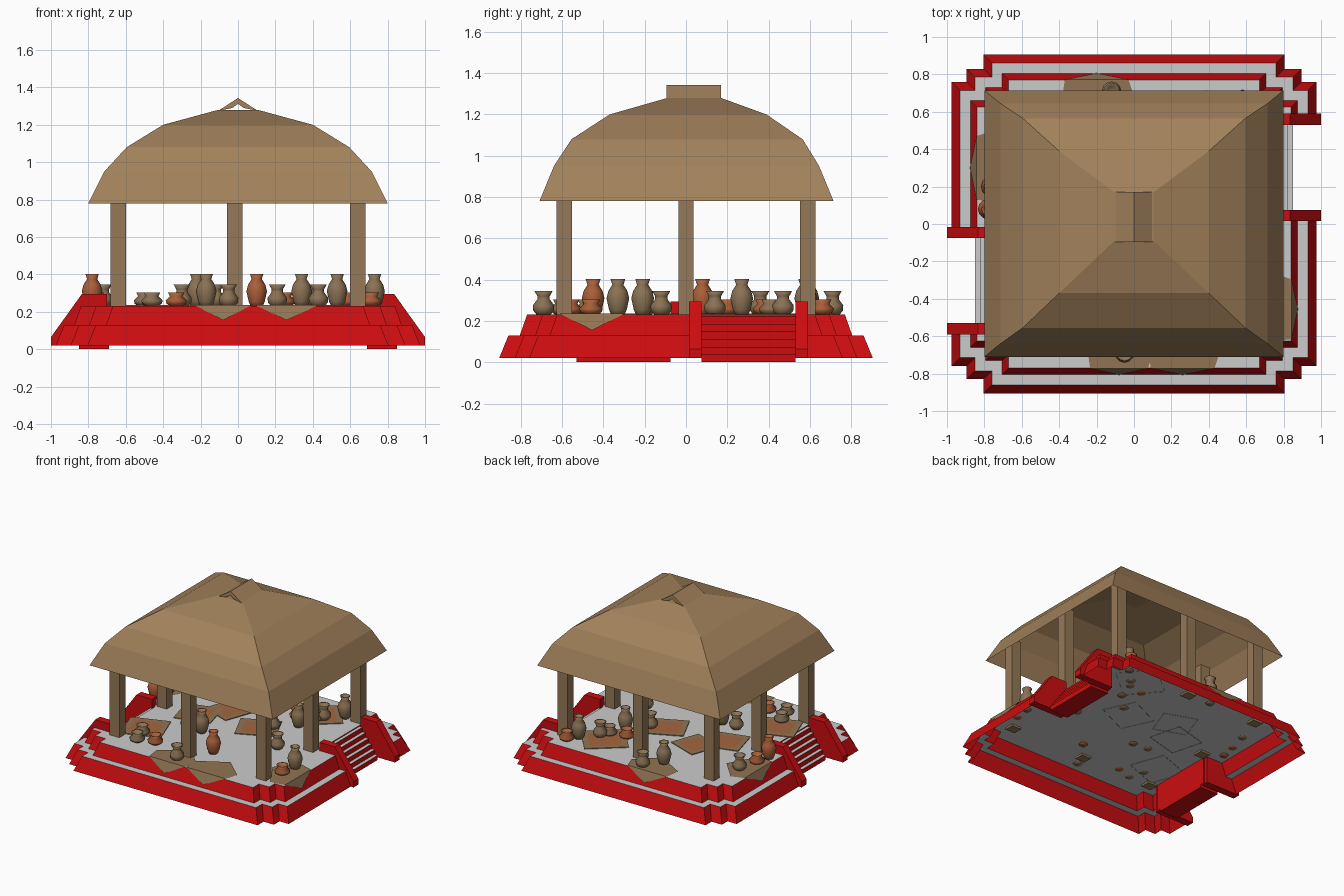
import bpy, bmesh, math
from mathutils import Vector

if "Cube" in bpy.data.objects:
    bpy.data.objects.remove(bpy.data.objects["Cube"])


def material(name, rgb):
    m = bpy.data.materials.new(name)
    m.diffuse_color = (*rgb, 1)
    m.use_nodes = True
    m.node_tree.nodes["Principled BSDF"].inputs["Base Color"].default_value = m.diffuse_color
    return m


RED = material("red_wall", (0.60, 0.004, 0.005))
GREY = material("pale_floor", (0.60, 0.60, 0.60))
THATCH = material("thatch", (0.36, 0.22, 0.105))
WOOD = material("wood", (0.30, 0.19, 0.095))
CLAY = material("brown_clay", (0.26, 0.17, 0.09))
TERRA = material("orange_clay", (0.40, 0.115, 0.04))
CLOTH = material("brown_cloth", (0.28, 0.175, 0.085))
DYE = material("orange_cloth", (0.37, 0.13, 0.05))


def make(name, verts, faces, mats, rule=None, smooth=False, recalc=True):
    me = bpy.data.meshes.new(name)
    bm = bmesh.new()
    vs = [bm.verts.new(v) for v in verts]
    for f in faces:
        bm.faces.new([vs[i] for i in f])
    bmesh.ops.remove_doubles(bm, verts=bm.verts, dist=1e-5)
    if recalc:
        bmesh.ops.recalc_face_normals(bm, faces=bm.faces)
    bm.normal_update()
    for f in bm.faces:
        f.material_index = rule(f) if rule else 0
        f.smooth = smooth
    bm.to_mesh(me)
    bm.free()
    for m in mats:
        me.materials.append(m)
    ob = bpy.data.objects.new(name, me)
    bpy.context.collection.objects.link(ob)
    return ob


def skin(rings, cap_start=False, cap_end=False):
    """Bridge equal rings of points into verts and faces."""
    n = len(rings[0])
    verts = [p for r in rings for p in r]
    faces = [(k * n + i, k * n + (i + 1) % n, (k + 1) * n + (i + 1) % n, (k + 1) * n + i)
             for k in range(len(rings) - 1) for i in range(n)]
    if cap_start:
        faces.append(tuple(reversed(range(n))))
    if cap_end:
        faces.append(tuple(range((len(rings) - 1) * n, len(rings) * n)))
    return verts, faces


def box(name, lo, hi, mats, rule=None):
    rings = [[(lo[0], lo[1], z), (hi[0], lo[1], z), (hi[0], hi[1], z), (lo[0], hi[1], z)]
             for z in (lo[2], hi[2])]
    return make(name, *skin(rings, True, True), mats, rule)


def upward(f):
    return 1 if abs(f.normal.z) > 0.9 else 0


# Platform: two sloped tiers with stepped corners, notched for the stairs
S0, S1, NOTCH, FLOOR = 0.045, 0.56, 0.69, 0.23


def outline(d, z):
    X, Y = 0.975 - d, 0.905 - d
    half = [(0.805 - d, -Y), (0.805 - d, 0.075 - Y), (0.895 - d, 0.075 - Y),
            (0.895 - d, 0.145 - Y), (X, 0.145 - Y),
            (X, S0), (NOTCH, S0), (NOTCH, S1), (X, S1),
            (X, Y - 0.145), (0.895 - d, Y - 0.145), (0.895 - d, Y - 0.075),
            (0.805 - d, Y - 0.075), (0.805 - d, Y)]
    return [(x, y, z) for x, y in half] + [(-x, -y, z) for x, y in half]


tiers = [outline(0, 0.02), outline(0.045, 0.13), outline(0.1, 0.13), outline(0.135, FLOOR)]
pv, pf = skin(tiers, False, True)
n = len(tiers[0])
pf = [f for f in pf if len({tuple(pv[i]) for i in f}) == len(f)]   # drop collapsed notch faces
make("platform", pv, pf, [RED, GREY], upward, recalc=False)

# Stairs and their sloping side walls, one set each side
for s, side in ((1, "right"), (-1, "left")):
    for i in range(6):
        x0, x1 = sorted((s * NOTCH, s * (0.85 - 0.027 * i)))
        y0, y1 = sorted((s * 0.075, s * 0.53))
        box(f"{side}_step", (x0, y0, 0.037 * i), (x1, y1, 0.037 * (i + 1)),
            [RED, GREY], lambda f: 1 if f.normal.z > 0.9 else 0)
    prof = [(0.70, 0.02), (1.0, 0.02), (1.0, 0.065), (0.835, 0.295), (0.70, 0.295)]
    for yc in (S0, S1):
        rings = [[(s * x, s * yc + dy, z) for x, z in prof] for dy in (-0.03, 0.03)]
        make(f"{side}_stair_wall", *skin(rings, True, True), [RED])

# Posts around the edge
for px in (-0.64, -0.017, 0.64):
    for py in (-0.59, 0, 0.59):
        if (px, py) != (-0.017, 0):
            box("post", (px - 0.042, py - 0.037, 0.215), (px + 0.042, py + 0.037, 0.94), [WOOD])

# Curved hipped roof, open underneath
levels = [(0.80, -0.71, 0.715, 0.78), (0.715, -0.64, 0.645, 0.95), (0.595, -0.555, 0.565, 1.08),
          (0.40, -0.37, 0.39, 1.20), (0.105, -0.09, 0.17, 1.28)]
rings = [[(-x, a, z), (x, a, z), (x, b, z), (-x, b, z)] for x, a, b, z in levels]
make("roof", *skin(rings, False, True), [THATCH], recalc=False)
cap = [(-0.105, 1.275), (-0.03, 1.29), (0, 1.312), (0.03, 1.29), (0.105, 1.275), (0, 1.343)]
make("ridge_cap", *skin([[(x, y, z) for x, z in cap] for y in (-0.095, 0.17)], True, True), [THATCH])


# Flat mats with a dyed centre
def mat(x, y, w, h, deg):
    a = math.radians(deg)

    def ring(k, z):
        return [(x + k * (u * w * math.cos(a) - v * h * math.sin(a)),
                 y + k * (u * w * math.sin(a) + v * h * math.cos(a)), z)
                for u, v in ((-.5, -.5), (.5, -.5), (.5, .5), (-.5, .5))]
    z = FLOOR + 0.006
    v, f = skin([ring(1, FLOOR - 0.002), ring(1, z), ring(0.72, z)], False, True)
    make("floor_mat", v, f, [CLOTH, DYE], lambda q: 1 if max(
        (p.co - Vector((x, y, z))).length for p in q.verts) < 0.4 * math.hypot(w, h) else 0,
        recalc=False)


for m in ((-0.37, 0.03, 0.28, 0.26, 15), (0.12, 0.08, 0.30, 0.26, 25), (0.36, 0.50, 0.32, 0.30, 40),
          (-0.54, -0.38, 0.30, 0.28, 20), (-0.22, 0.2, 0.26, 0.24, -20)):
    mat(*m)


# Cloths draped over the platform edge with a hanging corner
def drape(along, edge, width, axis, sign):
    def p(t, e, z):
        return (t, sign * e, z) if axis == "y" else (sign * e, t, z)
    z, w = FLOOR + 0.007, width / 2
    pts = [p(along - w, edge, z), p(along + w, edge, z), p(along + w * 1.2, edge - 0.10, z),
           p(along + 0.04, edge - 0.25, z), p(along - w * 1.1, edge - 0.12, z),
           p(along, edge + 0.035, 0.155)]
    make("draped_cloth", pts, [(0, 1, 2, 3, 4), (1, 0, 5)], [CLOTH])


drape(-0.08, 0.772, 0.31, "y", -1)
drape(0.26, 0.772, 0.34, "y", -1)
drape(-0.20, 0.772, 0.34, "y", 1)
drape(-0.455, 0.842, 0.32, "x", 1)
drape(0.30, 0.842, 0.34, "x", -1)

# Turned pots in three shapes: radius, height
SHAPES = {
    "jar": [(0.03, 0), (0.043, 0.03), (0.055, 0.085), (0.046, 0.12), (0.027, 0.15),
            (0.036, 0.178), (0.028, 0.178), (0.02, 0.15)],
    "pot": [(0.03, 0), (0.05, 0.025), (0.052, 0.05), (0.03, 0.08), (0.03, 0.095),
            (0.044, 0.12), (0.036, 0.12), (0.02, 0.09)],
    "bowl": [(0.025, 0), (0.052, 0.018), (0.057, 0.035), (0.034, 0.058),
             (0.044, 0.078), (0.036, 0.078), (0.022, 0.055)],
}
POTS = [
    ("jar", 0.10, -0.45, TERRA), ("jar", -0.17, -0.21, CLAY), ("jar", 0.73, -0.33, CLAY),
    ("jar", 0.53, 0.58, CLAY), ("jar", 0.34, 0.27, CLAY), ("jar", -0.78, 0.08, TERRA),
    ("jar", -0.22, 0.59, CLAY), ("pot", -0.05, -0.69, CLAY), ("pot", -0.30, -0.20, CLAY),
    ("pot", 0.43, -0.12, CLAY), ("pot", 0.21, 0.14, CLAY), ("pot", -0.12, 0.71, CLAY),
    ("pot", -0.72, 0.36, CLAY), ("pot", 0.42, 0.47, CLAY), ("bowl", -0.33, -0.56, TERRA),
    ("bowl", -0.46, -0.60, CLAY), ("bowl", -0.50, -0.48, CLAY), ("bowl", 0.71, -0.46, TERRA),
    ("bowl", 0.25, 0.38, TERRA), ("bowl", 0.38, 0.41, CLAY), ("bowl", -0.76, 0.20, TERRA),
    ("bowl", 0.58, 0.66, TERRA),
]
for kind, x, y, colour in POTS:
    rings = [[(x + r * math.cos(k * math.tau / 12), y + r * math.sin(k * math.tau / 12), 0.225 + z)
              for k in range(12)] for r, z in SHAPES[kind]]
    make("clay_" + kind, *skin(rings, True, True), [colour], smooth=True)
